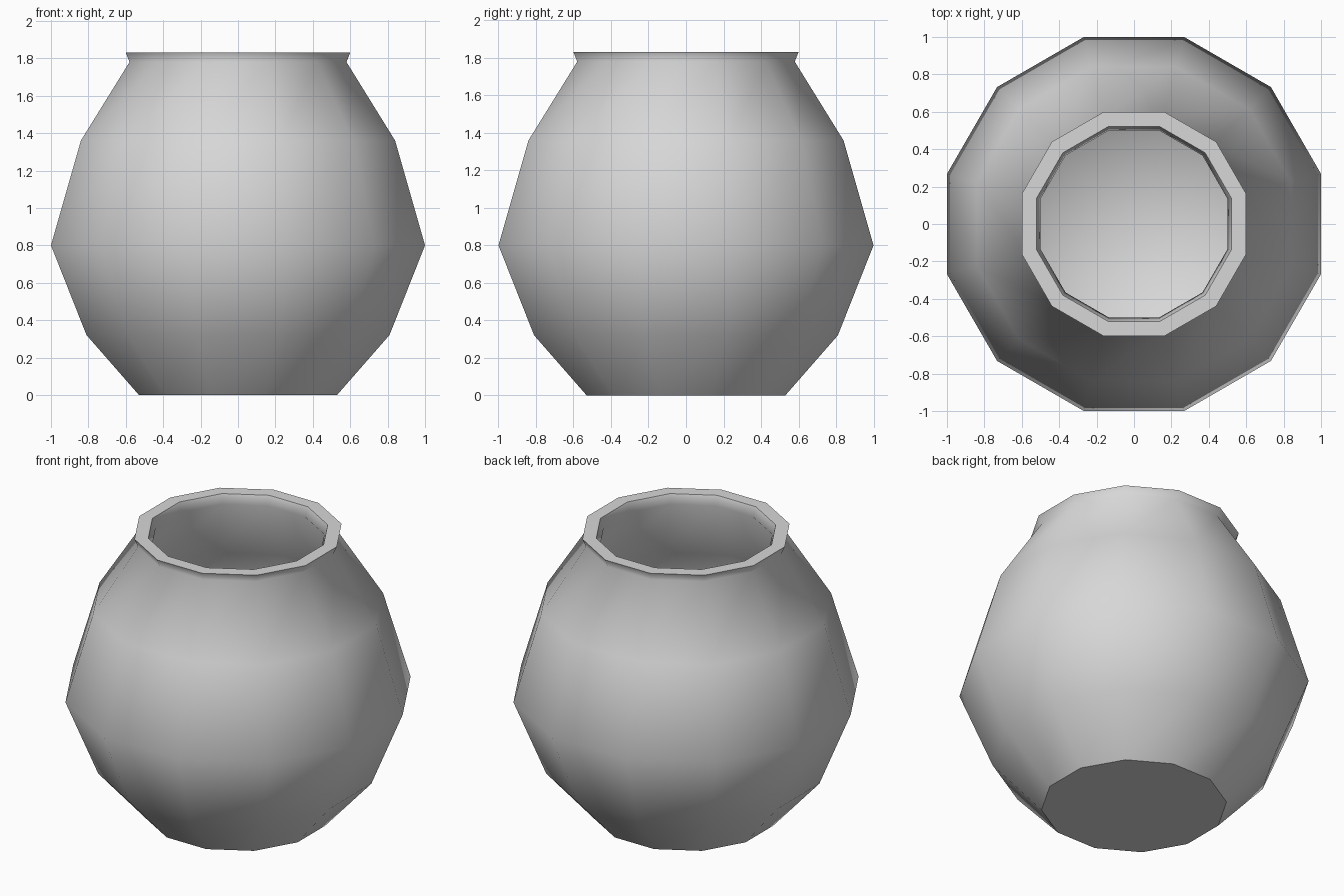
import bpy
import bmesh
from math import cos, sin, pi

cube = bpy.data.objects.get("Cube")
if cube:
    bpy.data.objects.remove(cube, do_unlink=True)

SIDES = 12

# Clay colour
clay = bpy.data.materials.new("light_grey_clay")
clay.use_nodes = True
colour = (0.68, 0.68, 0.68, 1)
clay.diffuse_color = colour
clay.node_tree.nodes["Principled BSDF"].inputs["Base Color"].default_value = colour

# Half-width across flats and height, up the outside
outer = [(0.53, 0), (0.81, 0.32), (1, 0.8), (0.84, 1.36), (0.58, 1.78), (0.6, 1.83)]
# From the rim down the inside
inner = [(0.52, 1.83), (0.50, 1.77), (0.76, 1.33), (0.92, 0.8), (0.74, 0.36), (0.49, 0.08)]
sharp_rings = (0, len(outer) - 1, len(outer))


def add_ring(bm, half_width, z):
    radius = half_width / cos(pi / SIDES)
    angles = [(i + 0.5) * 2 * pi / SIDES for i in range(SIDES)]
    return [bm.verts.new((radius * cos(a), radius * sin(a), z)) for a in angles]


bm = bmesh.new()
rings = [add_ring(bm, r, z) for r, z in outer + inner]

# Walls, lip and cavity
for low, high in zip(rings, rings[1:]):
    for i in range(SIDES):
        j = (i + 1) % SIDES
        bm.faces.new((low[i], low[j], high[j], high[i]))

# Flat base underneath and the cavity floor
bm.faces.new(rings[0][::-1])
centre = bm.verts.new((0, 0, inner[-1][1]))
for i in range(SIDES):
    bm.faces.new((rings[-1][i], rings[-1][(i + 1) % SIDES], centre))

# Smooth body with crisp rim and base edges
for face in bm.faces:
    face.smooth = True
for k in sharp_rings:
    for i in range(SIDES):
        bm.edges.get((rings[k][i], rings[k][(i + 1) % SIDES])).smooth = False

mesh = bpy.data.meshes.new("pot")
bm.to_mesh(mesh)
bm.free()
mesh.materials.append(clay)
pot = bpy.data.objects.new("pot", mesh)
bpy.context.collection.objects.link(pot)
